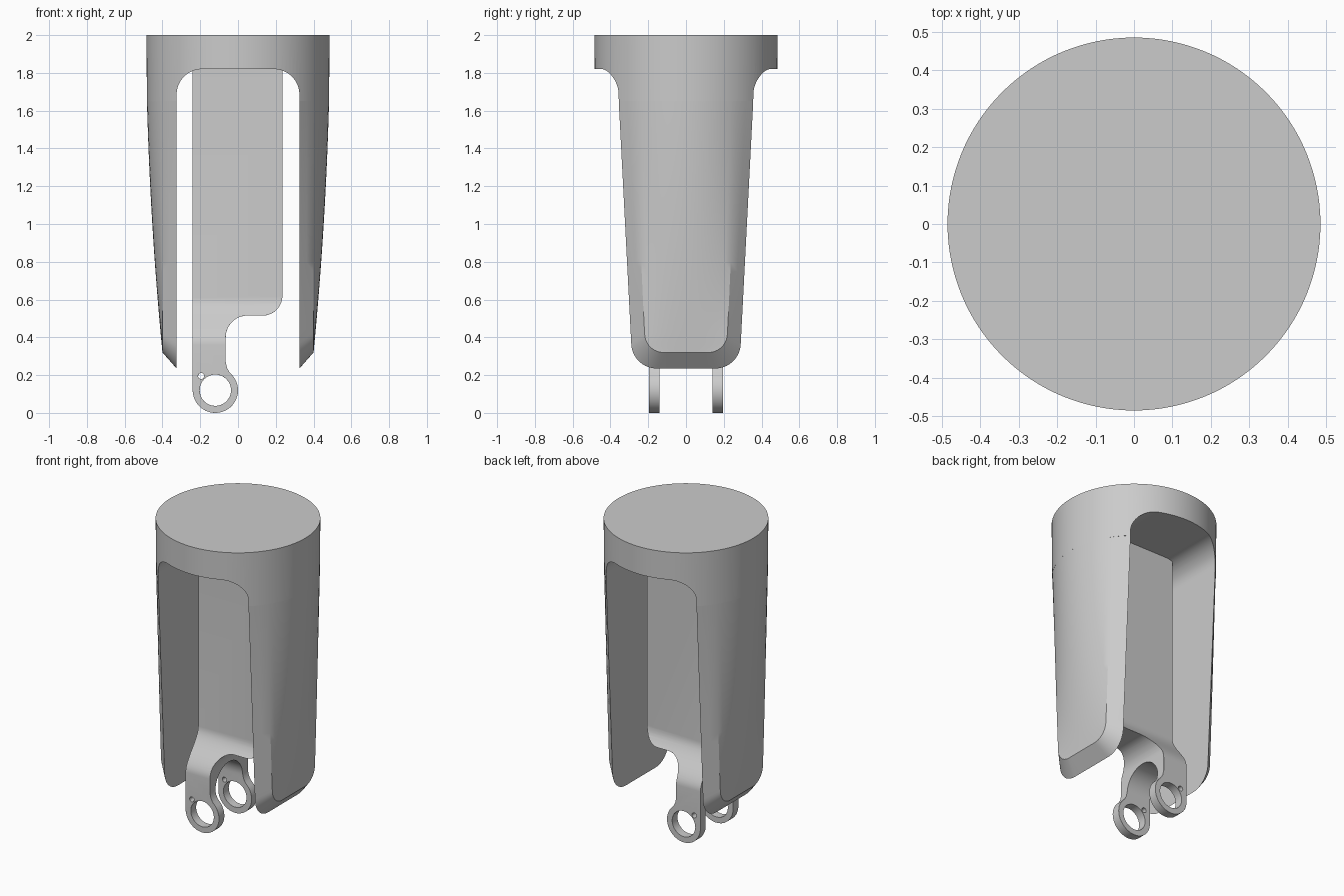
import bpy, bmesh, math

cube = bpy.data.objects.get("Cube")
if cube:
    bpy.data.objects.remove(cube, do_unlink=True)

grey = bpy.data.materials.new("plain_grey")
grey.use_nodes = True
grey.diffuse_color = (0.6, 0.6, 0.6, 1)
grey.node_tree.nodes["Principled BSDF"].inputs["Base Color"].default_value = (0.6, 0.6, 0.6, 1)


def make(name, bm):
    bmesh.ops.remove_doubles(bm, verts=bm.verts[:], dist=1e-5)
    bmesh.ops.recalc_face_normals(bm, faces=bm.faces[:])
    mesh = bpy.data.meshes.new(name)
    bm.to_mesh(mesh)
    bm.free()
    ob = bpy.data.objects.new(name, mesh)
    bpy.context.collection.objects.link(ob)
    mesh.materials.append(grey)
    return ob


def prism(name, pts, axis, lo, hi):
    """Extrude an outline of (horizontal, z) points along the x or y axis."""
    bm = bmesh.new()
    place = (lambda h, z, d: (d, h, z)) if axis == "x" else (lambda h, z, d: (h, d, z))
    ends = [[bm.verts.new(place(h, z, d)) for h, z in pts] for d in (lo, hi)]
    for end in ends:
        bm.faces.new(end)
    for i in range(len(pts)):
        j = (i + 1) % len(pts)
        bm.faces.new((ends[0][i], ends[0][j], ends[1][j], ends[1][i]))
    return make(name, bm)


def arc(cx, cz, r, a0, a1, n=16):
    angles = [math.radians(a0 + (a1 - a0) * i / n) for i in range(n + 1)]
    return [(cx + r * math.cos(a), cz + r * math.sin(a)) for a in angles]


def boolean(ob, tool, operation="DIFFERENCE"):
    mod = ob.modifiers.new(operation.lower(), "BOOLEAN")
    mod.operation, mod.object, mod.solver = operation, tool, "EXACT"
    tool.hide_render = True
    tool.hide_viewport = True
    tool.hide_set(True)


def apply_and_smooth(ob, angle=30):
    bpy.ops.object.select_all(action="DESELECT")
    ob.select_set(True)
    bpy.context.view_layer.objects.active = ob
    for mod in list(ob.modifiers):
        tool = getattr(mod, "object", None)
        bpy.ops.object.modifier_apply(modifier=mod.name)
        if tool:
            bpy.data.objects.remove(tool, do_unlink=True)
    bpy.ops.object.shade_smooth_by_angle(angle=math.radians(angle))


TOP_R, R, INNER, JOIN = 0.485, 0.482, 0.325, 1.65

# Round cap, with the arched opening cut from front to back
bm = bmesh.new()
bmesh.ops.create_cone(bm, cap_ends=True, segments=128, radius1=R, radius2=TOP_R, depth=2 - JOIN)
bmesh.ops.translate(bm, verts=bm.verts[:], vec=(0, 0, (2 + JOIN) / 2))
cap = make("cap", bm)
fillet = 0.135
opening = [(-INNER, 1.5)] + arc(fillet - INNER, 1.82 - fillet, fillet, 180, 90)
opening += [(-x, z) for x, z in reversed(opening)]
boolean(cap, prism("opening_cutter", opening, "y", -1, 1))
apply_and_smooth(cap)


# Side panels: round at the top, flatter with a chamfered rim at the foot
def panel_rows():
    rows = []
    for i in range(25):
        z = JOIN - (JOIN - 0.37) * i / 24
        w = 0.356 - 0.066 * i / 24
        rows.append((w, z, w - 0.083 + 0.012 * i / 24, z + 0.05 * (i / 24) ** 6))
    outer = arc(0.155, 0.37, 0.135, 0, -90, 10)
    inner = arc(0.119, 0.42, 0.10, 0, -90, 10)
    return rows + [o + p for o, p in zip(outer[1:], inner[1:])]


def panel(name, side):
    bm = bmesh.new()
    grid = []
    rows = panel_rows()
    for yo, zo, yi, zi in rows:
        t = (JOIN - zi) / 1.33
        middle = R - 0.035 * t - 0.047 * t * t
        edge = 0.397 + 0.003 * t
        base = math.sqrt(R * R - yi * yi)
        half = [(INNER, yo, zo),
                ((INNER + edge) / 2 + 0.003 * (1 - t), (yo + yi) / 2, (zo + zi) / 2)]
        across = []
        for k in range(17):
            y = yi * (k / 8 - 1)
            bulge = (math.sqrt(R * R - y * y) - base) / (R - base)
            across.append((edge + (middle - edge) * bulge, y, zi))
        pts = [(x, -y, z) for x, y, z in half] + across + half[::-1]
        grid.append([bm.verts.new((side * x, y, z)) for x, y, z in pts])
    # Foot rim closing the chamfer along the bottom
    foot = [bm.verts.new((side * INNER, v.co.y, rows[-1][1])) for v in grid[-1]]
    foot[0], foot[-1] = grid[-1][0], grid[-1][-1]
    for a, b in zip(grid, grid[1:] + [foot]):
        for k in range(len(a) - 1):
            quad = list(dict.fromkeys((a[k], a[k + 1], b[k + 1], b[k])))
            if len(quad) > 2:
                bm.faces.new(quad)
    # Flat inner wall and top joint
    bm.faces.new([r[0] for r in grid] + foot[1:-1] + [r[-1] for r in reversed(grid)])
    bm.faces.new(grid[0])
    ob = make(name, bm)
    apply_and_smooth(ob, 25)


panel("left_panel", 1)
panel("right_panel", -1)

# Central strut: front outline crossed with a forked side profile
EYE = (-0.12, 0.12)
front = arc(*EYE, 0.12, 180, 398, 40)
front += [(-0.045, 0.215), (-0.058, 0.238), (-0.065, 0.27)]
front += arc(0.05, 0.40, 0.115, 180, 90) + arc(0.13, 0.62, 0.105, -90, 0)
front += [(0.235, 1.83), (-0.24, 1.83)]
strut = prism("forked_strut", front, "y", -0.3, 0.3)

side = [(0.065, 1.9)]
for i in range(17):
    s = i / 16
    side.append((0.065 + 0.13 * s * s * (3 - 2 * s), 0.61 - 0.25 * s))
side += [(0.195, -0.1), (0.14, -0.1)] + arc(0, 0.26, 0.14, 0, 90, 12)
side += [(-y, z) for y, z in reversed(side[:-1])]
boolean(strut, prism("fork_profile", side, "x", -0.5, 0.5), "INTERSECT")

# Axle hole and small pin hole through both eyes
for name, x, z, r in (("axle_cutter", *EYE, 0.083), ("pin_cutter", -0.195, 0.195, 0.016)):
    boolean(strut, prism(name, arc(x, z, r, 0, 348.75, 31), "y", -1, 1))
bevel = strut.modifiers.new("edge_bevel", "BEVEL")
bevel.width, bevel.segments = 0.006, 1
bevel.limit_method, bevel.angle_limit = "ANGLE", math.radians(50)
apply_and_smooth(strut)
